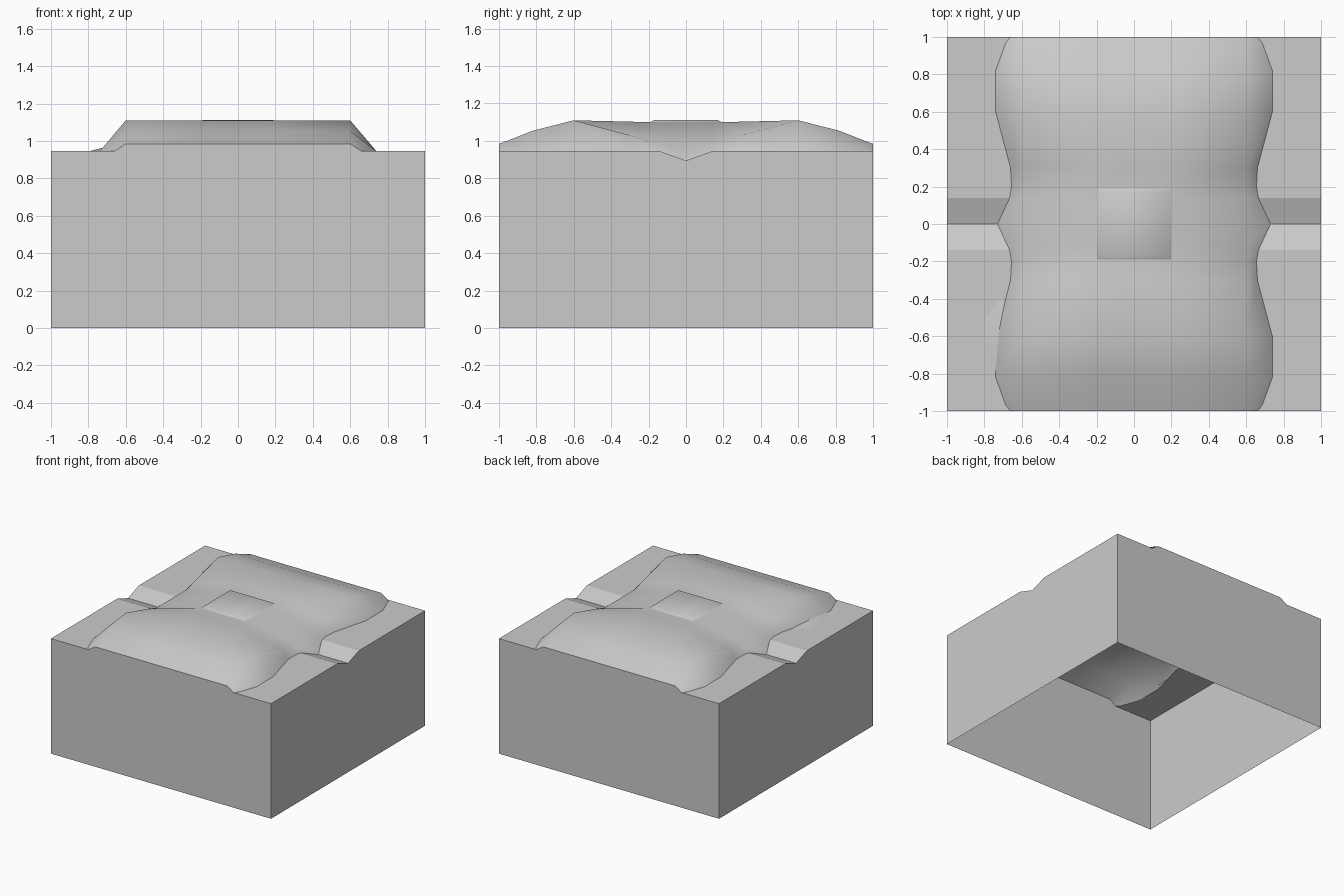
import bpy, bmesh, math

if "Cube" in bpy.data.objects:
    bpy.data.objects.remove(bpy.data.objects["Cube"])

# Half rows: y, height at |x|=0.2, height at |x|=0.6, hill foot |x|, ground height
HALF = [
    (0.00, 1.100, 1.000, 0.73, 0.895),
    (0.14, 1.100, 1.000, 0.665, 0.945),
    (0.20, 1.100, 1.000, 0.655, 0.945),
    (0.30, 1.103, 1.030, 0.66, 0.945),
    (0.60, 1.110, 1.110, 0.74, 0.945),
    (0.82, 1.054, 1.054, 0.74, 0.945),
    (0.97, 0.995, 0.995, 0.685, 0.945),
    (1.00, 0.985, 0.985, 0.66, 0.945),
]
ROWS = [(-r[0],) + r[1:] for r in reversed(HALF[1:])] + HALF


def finish(bm, name, smooth):
    """Turn the shell outwards and make the object."""
    bmesh.ops.recalc_face_normals(bm, faces=bm.faces)
    bm.normal_update()
    if sum(f.normal.z * f.calc_area() for f in bm.faces) < 0:
        bmesh.ops.reverse_faces(bm, faces=bm.faces)
    me = bpy.data.meshes.new(name)
    bm.to_mesh(me)
    bm.free()
    ob = bpy.data.objects.new(name, me)
    bpy.context.collection.objects.link(ob)
    if smooth:
        bpy.ops.object.select_all(action='DESELECT')
        ob.select_set(True)
        bpy.context.view_layer.objects.active = ob
        bpy.ops.object.shade_smooth_by_angle(angle=math.radians(65))
    return ob


def loft(profiles, name, smooth):
    """Skin rows of points, then drop the tile's outer edges to the floor."""
    bm = bmesh.new()
    grid = [[bm.verts.new(p) for p in row] for row in profiles]
    for a, b in zip(grid, grid[1:]):
        for i in range(len(a) - 1):
            bm.faces.new((a[i], a[i + 1], b[i + 1], b[i]))

    def on_rim(e):
        p, q = (v.co for v in e.verts)
        return any(abs(p[k] - q[k]) < 1e-5 and abs(abs(p[k]) - 1) < 1e-5
                   for k in (0, 1))
    rim = [e for e in bm.edges if e.is_boundary and on_rim(e)]
    new = bmesh.ops.extrude_edge_only(bm, edges=rim)['geom']
    for v in new:
        if isinstance(v, bmesh.types.BMVert):
            v.co.z = 0
    return finish(bm, name, smooth)


# Rounded hill running front to back, with its own end walls
loft([[(-f, y, g), (-0.6, y, r), (-0.2, y, c), (0.2, y, c), (0.6, y, r), (f, y, g)]
      for y, c, r, f, g in ROWS], "hill", True)

# Flat ground with a V channel on each side, and the outer walls
for s, side in ((-1, "left"), (1, "right")):
    loft([[(s * f, y, g), (s, y, g)] for y, c, r, f, g in ROWS],
         side + "_ground", False)

# Slightly raised pad in the middle of the hill
bm = bmesh.new()
ring = [(-1, -1), (1, -1), (1, 1), (-1, 1)]
low = [bm.verts.new((0.2 * x, 0.195 * y, 1.097)) for x, y in ring]
top = [bm.verts.new((0.19 * x, 0.17 * y, 1.112)) for x, y in ring]
bm.faces.new(top)
for i in range(4):
    j = (i + 1) % 4
    bm.faces.new((low[i], low[j], top[j], top[i]))
finish(bm, "center_pad", True)

# Small mound at the left foot of the hill
bm = bmesh.new()
edge = [bm.verts.new((x, y, z)) for x, y, z in (
    (-0.685, -0.39, 0.944), (-0.72, -0.40, 0.944), (-0.80, -0.50, 0.944),
    (-0.80, -0.64, 0.944), (-0.74, -0.80, 0.944))]
apex = bm.verts.new((-0.725, -0.60, 0.963))
for a, b in zip(edge, edge[1:]):
    bm.faces.new((a, b, apex))
finish(bm, "foot_mound", True)
